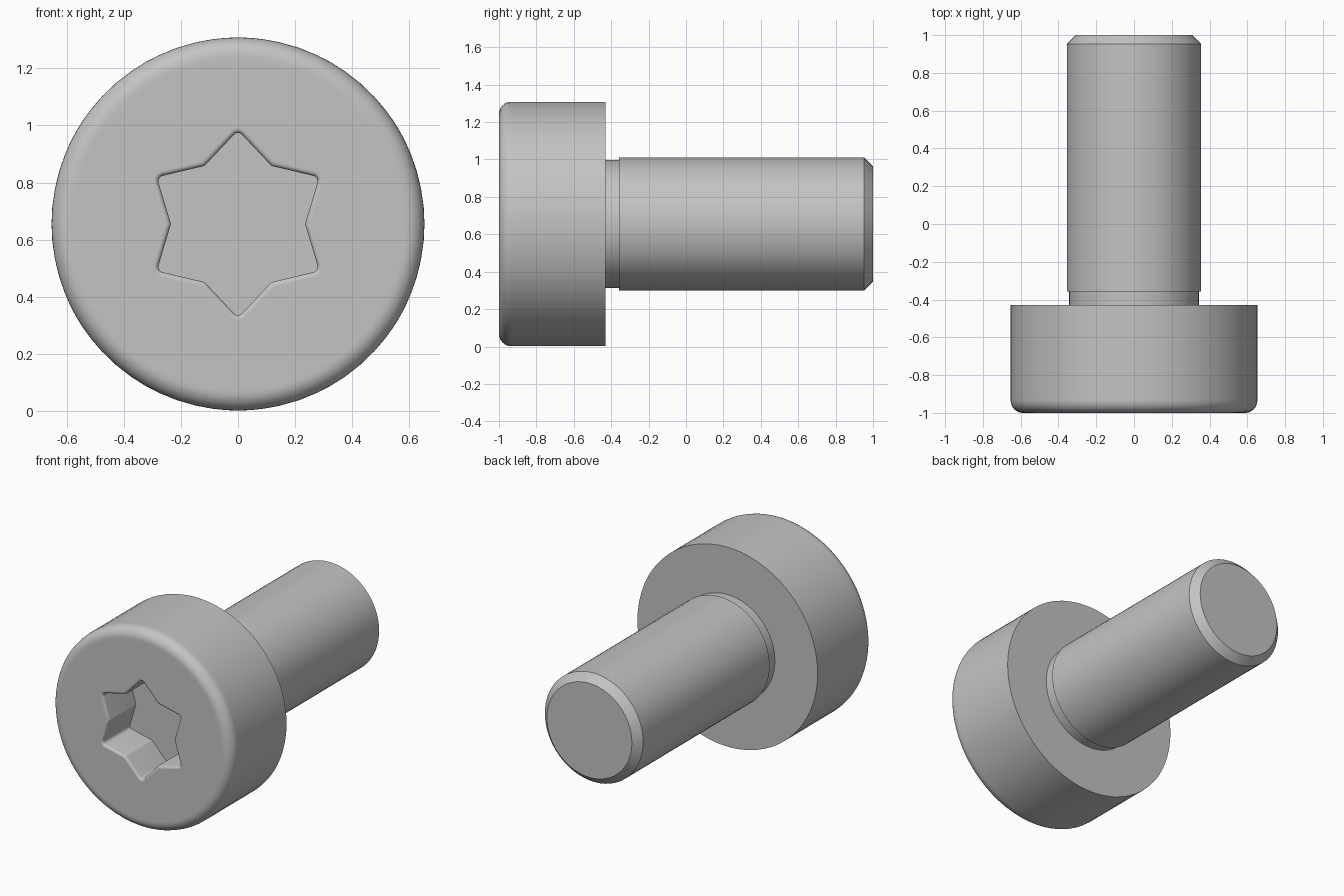
import bpy, bmesh
from math import sin, cos, sqrt, atan2, radians, pi

cube = bpy.data.objects.get("Cube")
if cube:
    bpy.data.objects.remove(cube)

HEAD_R, CENTRE_Z, SOCKET_DEPTH = 0.653, 0.655, 0.28
HEAD_FILLET, RIM_FILLET = 0.065, 0.015

# Angles of one half star point, denser at the rounded tip
HALF = [0, 0.7, 1.4, 2.1, 2.7, 3.6, 4.6, 8, 13, 19, 25]
SECTOR = HALF + [30] + [60 - a for a in reversed(HALF[1:])]
ANGLES = [radians(60 * k + a) for k in range(6) for a in SECTOR]


def star(offset):
    """Radius function of the six-pointed socket, grown outward by offset."""
    normal, flat, tip = radians(46.7), 0.225, 0.02
    centre, rho = (flat - tip) / cos(normal), tip + offset
    tangent = atan2(rho * sin(normal), centre + rho * cos(normal))

    def radius(a):
        t = abs((a + pi / 6) % (pi / 3) - pi / 6)
        if t < tangent:
            return centre * cos(t) + sqrt(rho ** 2 - (centre * sin(t)) ** 2)
        return (flat + offset) / cos(t - normal)
    return radius


def circle(r):
    return lambda a: r


# Stations along the axis: (y, radius function), from socket floor to shaft end
stations = [(-1 + SOCKET_DEPTH, star(0))]
for i in range(5):
    a = i * pi / 8
    stations.append((-1 + RIM_FILLET * (1 - sin(a)), star(RIM_FILLET * (1 - cos(a)))))
stations += [(-1, star(RIM_FILLET + 0.003)), (-1, circle(HEAD_R - HEAD_FILLET - 0.01))]
for i in range(9):
    a = i * pi / 16
    stations.append((-1 + HEAD_FILLET * (1 - cos(a)),
                     circle(HEAD_R - HEAD_FILLET * (1 - sin(a)))))
for y, r in [(-0.92, HEAD_R), (-0.43, HEAD_R), (-0.43, 0.343), (-0.357, 0.343),
             (-0.357, 0.356), (0.952, 0.356), (1, 0.308)]:
    stations.append((y, circle(r)))

# Skin the stations into one closed bolt
bm = bmesh.new()
rings = [[bm.verts.new((r(a) * sin(a), y, CENTRE_Z + r(a) * cos(a))) for a in ANGLES]
         for y, r in stations]
n = len(ANGLES)
for lower, upper in zip(rings, rings[1:]):
    for i in range(n):
        j = (i + 1) % n
        bm.faces.new((lower[i], lower[j], upper[j], upper[i]))
bm.faces.new(rings[0])
bm.faces.new(rings[-1])
bmesh.ops.recalc_face_normals(bm, faces=bm.faces)
mesh = bpy.data.meshes.new("socket_bolt")
bm.to_mesh(mesh)
bm.free()
bolt = bpy.data.objects.new("socket_bolt", mesh)
bpy.context.collection.objects.link(bolt)

# Plain grey metal
grey = bpy.data.materials.new("grey_metal")
grey.use_nodes = True
grey.diffuse_color = (0.55, 0.55, 0.55, 1)
grey.node_tree.nodes["Principled BSDF"].inputs["Base Color"].default_value = (0.55, 0.55, 0.55, 1)
mesh.materials.append(grey)

# Smooth round surfaces, crisp steps
bpy.ops.object.select_all(action='DESELECT')
bolt.select_set(True)
bpy.context.view_layer.objects.active = bolt
bpy.ops.object.shade_smooth_by_angle(angle=radians(30))
